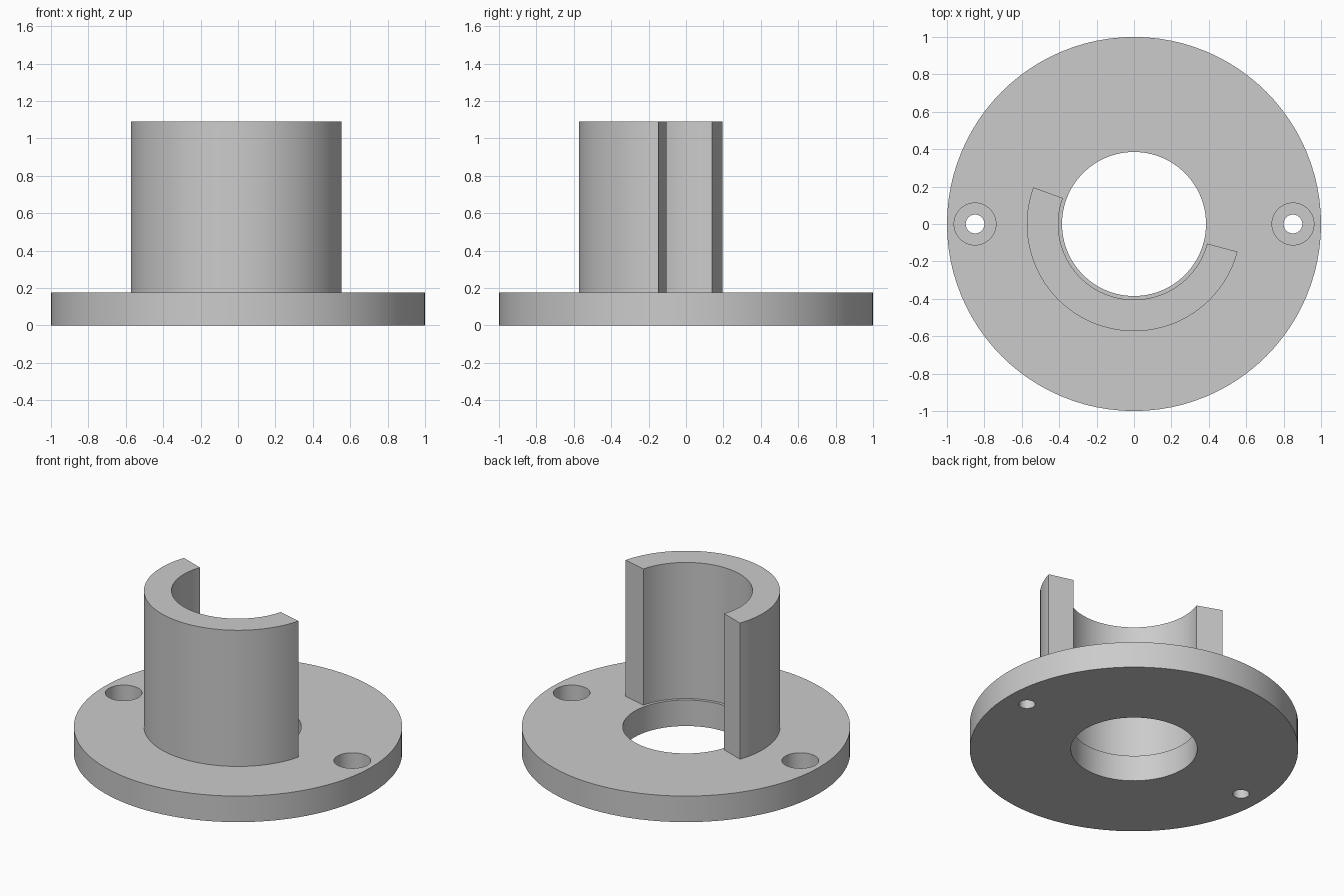
import bpy
import bmesh
from math import cos, sin, radians

cube = bpy.data.objects.get("Cube")
if cube:
    bpy.data.objects.remove(cube, do_unlink=True)

SEGMENTS = 96
BASE_TOP = 0.175
WALL_TOP = 1.09
BORE_RADIUS = 0.385
SCREW_X = 0.85
SINK_FLOOR = 0.06

grey = bpy.data.materials.new("plain grey")
grey.use_nodes = True
colour = (0.6, 0.6, 0.6, 1)
grey.diffuse_color = colour
grey.node_tree.nodes["Principled BSDF"].inputs["Base Color"].default_value = colour


def prism(name, outline, bottom, top):
    """Extrude a closed outline in the ground plane from bottom to top."""
    bm = bmesh.new()
    face = bm.faces.new([bm.verts.new((x, y, bottom)) for x, y in outline])
    grown = bmesh.ops.extrude_face_region(bm, geom=[face])["geom"]
    raised = [v for v in grown if isinstance(v, bmesh.types.BMVert)]
    bmesh.ops.translate(bm, verts=raised, vec=(0, 0, top - bottom))
    bmesh.ops.recalc_face_normals(bm, faces=bm.faces)
    mesh = bpy.data.meshes.new(name)
    bm.to_mesh(mesh)
    bm.free()
    mesh.materials.append(grey)
    obj = bpy.data.objects.new(name, mesh)
    bpy.context.collection.objects.link(obj)
    return obj


def arc(radius, start, end, steps, centre_x=0):
    angles = [radians(start + (end - start) * i / steps) for i in range(steps + 1)]
    return [(centre_x + radius * cos(a), radius * sin(a)) for a in angles]


def circle(radius, centre_x=0, steps=SEGMENTS):
    return arc(radius, 0, 360, steps, centre_x)[:-1]


def select_only(obj):
    bpy.ops.object.select_all(action="DESELECT")
    obj.select_set(True)
    bpy.context.view_layer.objects.active = obj


def drill(target, radius, centre_x, bottom):
    """Cut a round hole from above down to the given height."""
    cutter = prism("hole_cutter", circle(radius, centre_x), bottom, BASE_TOP + 0.1)
    cutter.hide_render = True
    cut = target.modifiers.new("hole", "BOOLEAN")
    cut.operation = "DIFFERENCE"
    cut.solver = "EXACT"
    cut.object = cutter
    select_only(target)
    bpy.ops.object.modifier_apply(modifier=cut.name)
    bpy.data.objects.remove(cutter, do_unlink=True)


# Round flange with the central bore and two counterbored screw holes
flange = prism("flange", circle(1), 0, BASE_TOP)
drill(flange, BORE_RADIUS, 0, -0.1)
for side in (-1, 1):
    drill(flange, 0.112, side * SCREW_X, SINK_FLOOR)
    drill(flange, 0.05, side * SCREW_X, -0.1)

# Upright half sleeve, open towards the back
outline = arc(0.573, 160, 345, 64) + arc(0.405, 345, 160, 64)
sleeve = prism("half_sleeve", outline, BASE_TOP, WALL_TOP)

for part in (flange, sleeve):
    select_only(part)
    bpy.ops.object.shade_smooth_by_angle(angle=radians(30))
